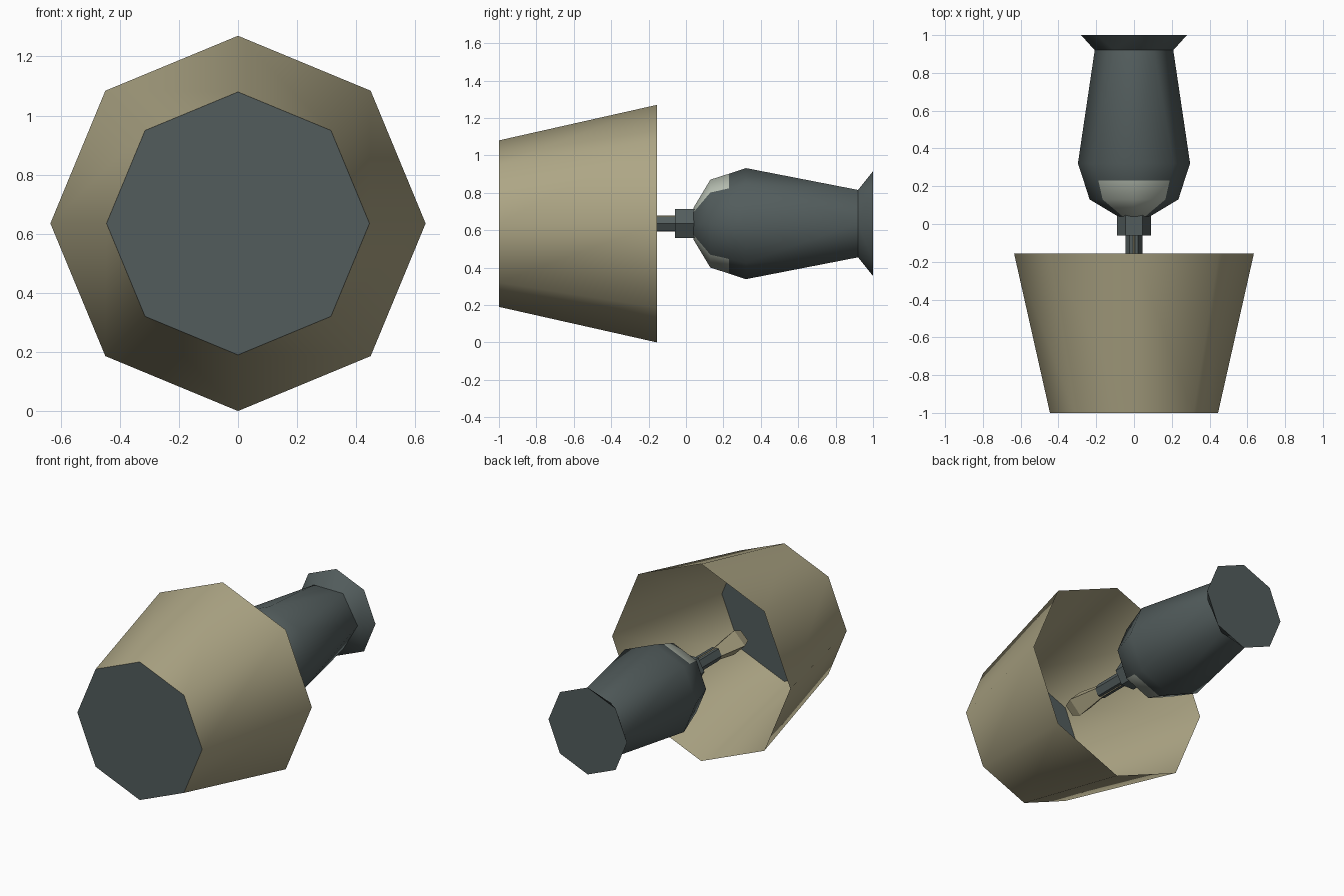
import bpy, bmesh, math

if "Cube" in bpy.data.objects:
    bpy.data.objects.remove(bpy.data.objects["Cube"])

CZ = 0.635  # height of the lamp's long axis (it lies along y)


def mat(name, rgb):
    m = bpy.data.materials.new(name)
    m.diffuse_color = (*rgb, 1)
    m.use_nodes = True
    m.node_tree.nodes["Principled BSDF"].inputs["Base Color"].default_value = m.diffuse_color
    return m


KHAKI = mat("khaki shade", (0.42, 0.38, 0.235))
SLATE = mat("dark slate", (0.085, 0.108, 0.108))
PALE = mat("pale grey", (0.50, 0.55, 0.47))


def lathe(name, rings, mats, cap_start=True, cap_end=True, rule=None, smooth=True):
    """Loft rings of (y, radius, sides) along y; sides may change between rings."""
    bm = bmesh.new()
    loops = []
    for y, r, n in rings:
        loops.append([bm.verts.new((r * math.cos(2 * math.pi * i / n), y,
                                    CZ + r * math.sin(2 * math.pi * i / n)))
                      for i in range(n)])
    for a, b in zip(loops, loops[1:]):
        na, nb = len(a), len(b)
        if na == nb:
            for i in range(na):
                bm.faces.new((a[i], b[i], b[(i + 1) % nb], a[(i + 1) % na]))
        else:  # zip loops of different side counts with triangles
            i = j = 0
            while i < na or j < nb:
                if j >= nb or (i < na and (i + 0.5) / na <= (j + 0.5) / nb):
                    bm.faces.new((a[i % na], b[j % nb], a[(i + 1) % na]))
                    i += 1
                else:
                    bm.faces.new((a[i % na], b[j % nb], b[(j + 1) % nb]))
                    j += 1
    if cap_start:
        bm.faces.new(loops[0])
    if cap_end:
        bm.faces.new(list(reversed(loops[-1])))
    bmesh.ops.recalc_face_normals(bm, faces=bm.faces)
    if rule:
        for f in bm.faces:
            f.material_index = rule(f)
    me = bpy.data.meshes.new(name)
    bm.to_mesh(me)
    bm.free()
    for m in mats:
        me.materials.append(m)
    ob = bpy.data.objects.new(name, me)
    bpy.context.collection.objects.link(ob)
    if smooth:
        bpy.ops.object.select_all(action='DESELECT')
        bpy.context.view_layer.objects.active = ob
        ob.select_set(True)
        bpy.ops.object.shade_smooth_by_angle(angle=math.radians(50))
    return ob


# octagonal shade, open toward the base, with a dark closed top
lathe("lamp_shade", [(-1, 0.445, 8), (-0.155, 0.635, 8)], [KHAKI, SLATE],
      cap_end=False, rule=lambda f: 1 if len(f.verts) == 8 else 0)


# base body: pale patches on the upper and lower shoulder
def shoulder(f):
    c = f.calc_center_median()
    return 1 if 0.045 < c.y < 0.23 and abs(c.z - CZ) > abs(c.x) * 1.5 else 0


lathe("base_body", [(0.04, 0.085, 8), (0.13, 0.235, 8), (0.23, 0.267, 8),
                    (0.32, 0.297, 8), (0.92, 0.208, 6), (1.0, 0.28, 8)],
      [SLATE, PALE], rule=shoulder)

# neck collar, socket rod and bulb
lathe("neck_collar", [(-0.06, 0.09, 6), (0.06, 0.09, 6)], [SLATE])
lathe("socket_rod", [(-0.30, 0.045, 6), (-0.05, 0.045, 6)], [SLATE])
lathe("bulb", [(-0.56, 0.05, 4), (-0.49, 0.078, 4), (-0.29, 0.044, 4),
               (-0.05, 0.043, 4)], [KHAKI], smooth=False)
